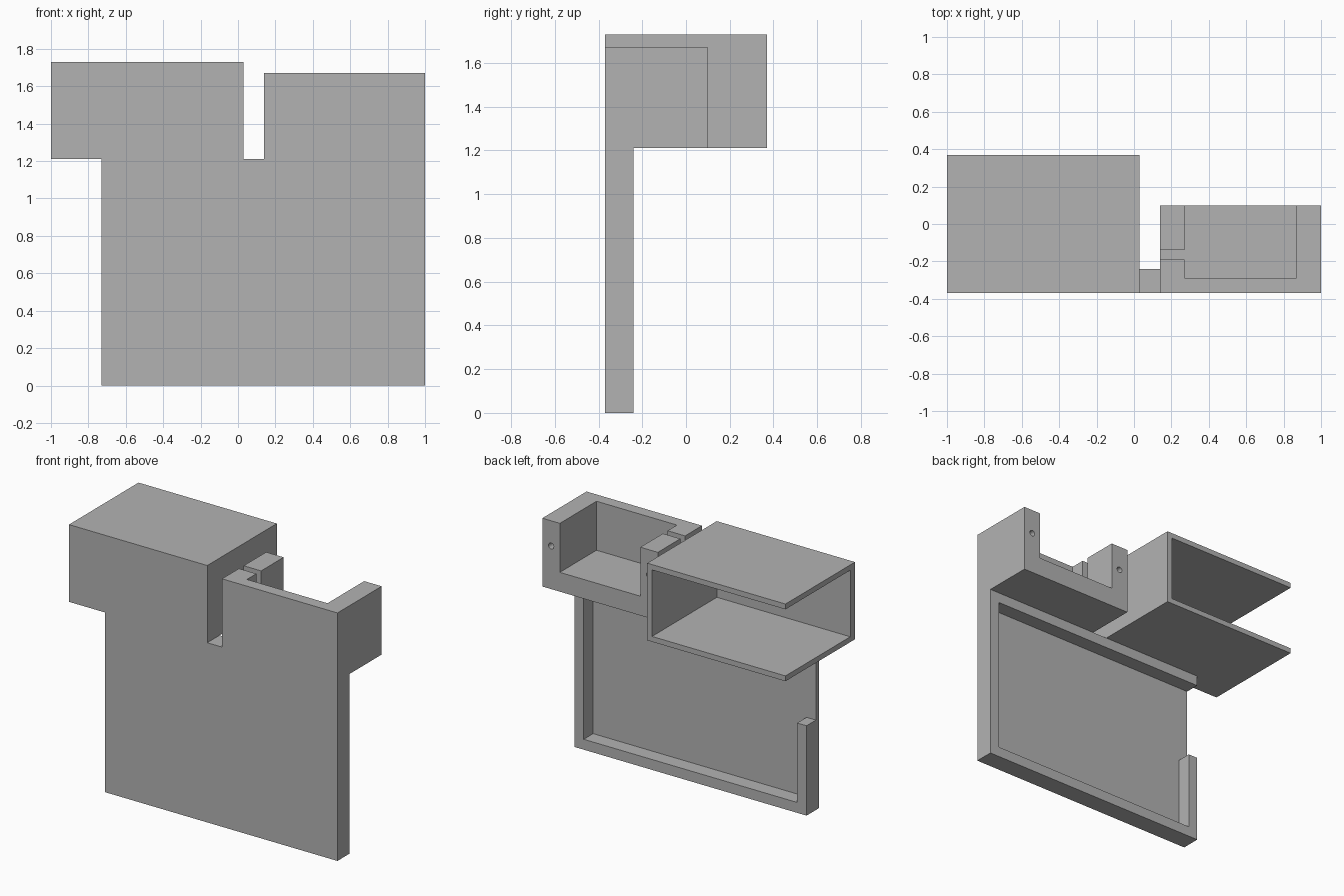
import bpy
import bmesh
from math import radians
from mathutils import Matrix

cube = bpy.data.objects.get("Cube")
if cube:
    bpy.data.objects.remove(cube, do_unlink=True)

grey = bpy.data.materials.new("plain grey")
grey.use_nodes = True
COLOUR = (0.45, 0.45, 0.45, 1)
grey.diffuse_color = COLOUR
grey.node_tree.nodes["Principled BSDF"].inputs["Base Color"].default_value = COLOUR

OVER = 0.05  # how far cutters poke through open sides


def add_object(name, bm):
    mesh = bpy.data.meshes.new(name)
    bm.to_mesh(mesh)
    bm.free()
    mesh.materials.append(grey)
    obj = bpy.data.objects.new(name, mesh)
    bpy.context.collection.objects.link(obj)
    return obj


def block(name, x, y, z):
    """Box spanning the given (low, high) ranges."""
    bm = bmesh.new()
    bmesh.ops.create_cube(bm, size=1)
    for v in bm.verts:
        v.co = [r[0] if c < 0 else r[1] for c, r in zip(v.co, (x, y, z))]
    return add_object(name, bm)


def drill(name, x, y, z, radius, depth):
    """Round cutter along y, entering from the back face at y."""
    bm = bmesh.new()
    place = Matrix.Translation((x, y, z)) @ Matrix.Rotation(radians(90), 4, "X")
    bmesh.ops.create_cone(bm, cap_ends=True, segments=24, radius1=radius,
                          radius2=radius, depth=2 * depth, matrix=place)
    return add_object(name, bm)


def carve(obj, *cutters):
    """Subtract the cutters, then remove them."""
    for cutter in cutters:
        cutter.hide_render = True
        mod = obj.modifiers.new("cut", "BOOLEAN")
        mod.operation = "DIFFERENCE"
        mod.solver = "EXACT"
        mod.object = cutter
        bpy.context.view_layer.objects.active = obj
        bpy.ops.object.modifier_apply(modifier=mod.name)
        bpy.data.objects.remove(cutter, do_unlink=True)


FRONT, SHELF = -0.37, 1.21
LEFT, RIGHT = 1.0, -0.73

# Front panel: thin skin with a rim behind, upper half of the right rim open
RIM, BACK, SKIN = 0.07, -0.24, FRONT + 0.03
panel = block("front_panel", (RIGHT, LEFT), (FRONT, BACK), (0, SHELF))
recess_y = (SKIN, BACK + OVER)
carve(panel,
      block("recess_cutter", (RIGHT + RIM, LEFT - RIM), recess_y, (RIM, SHELF - RIM)),
      block("side_gap_cutter", (RIGHT - OVER, RIGHT + RIM + OVER), recess_y,
            (SHELF / 2, SHELF - RIM)))

# Large housing: open at the back and on its right side
WALL, TOP, DEEP = 0.036, 1.73, 0.37
housing = block("open_housing", (-1, 0.03), (FRONT, DEEP), (SHELF, TOP))
carve(housing,
      block("housing_cutter", (-1 - OVER, 0.03 - WALL), (FRONT + 0.05, DEEP + OVER),
            (SHELF + WALL, TOP - WALL)))

# Cradle: two side cheeks, front wall and thick floor, open at top and back
INNER, OUTER, CHEEK = 0.14, LEFT, 0.13
REAR, FLOOR, RIDGE = 0.10, 1.34, 1.67
cradle = block("cradle", (INNER, OUTER), (FRONT, REAR), (SHELF, RIDGE))
carve(cradle,
      block("cradle_cutter", (INNER + CHEEK, OUTER - CHEEK), (-0.29, REAR + OVER),
            (FLOOR, RIDGE + OVER)),
      block("slot_cutter", (INNER - OVER, INNER + CHEEK + OVER), (-0.19, -0.14),
            (FLOOR, RIDGE + OVER)))

# Screw holes in the back of both cheeks
for x in (INNER + CHEEK / 2, OUTER - CHEEK / 2):
    carve(cradle, drill("hole_cutter", x, REAR, 1.5, 0.02, 0.12))
